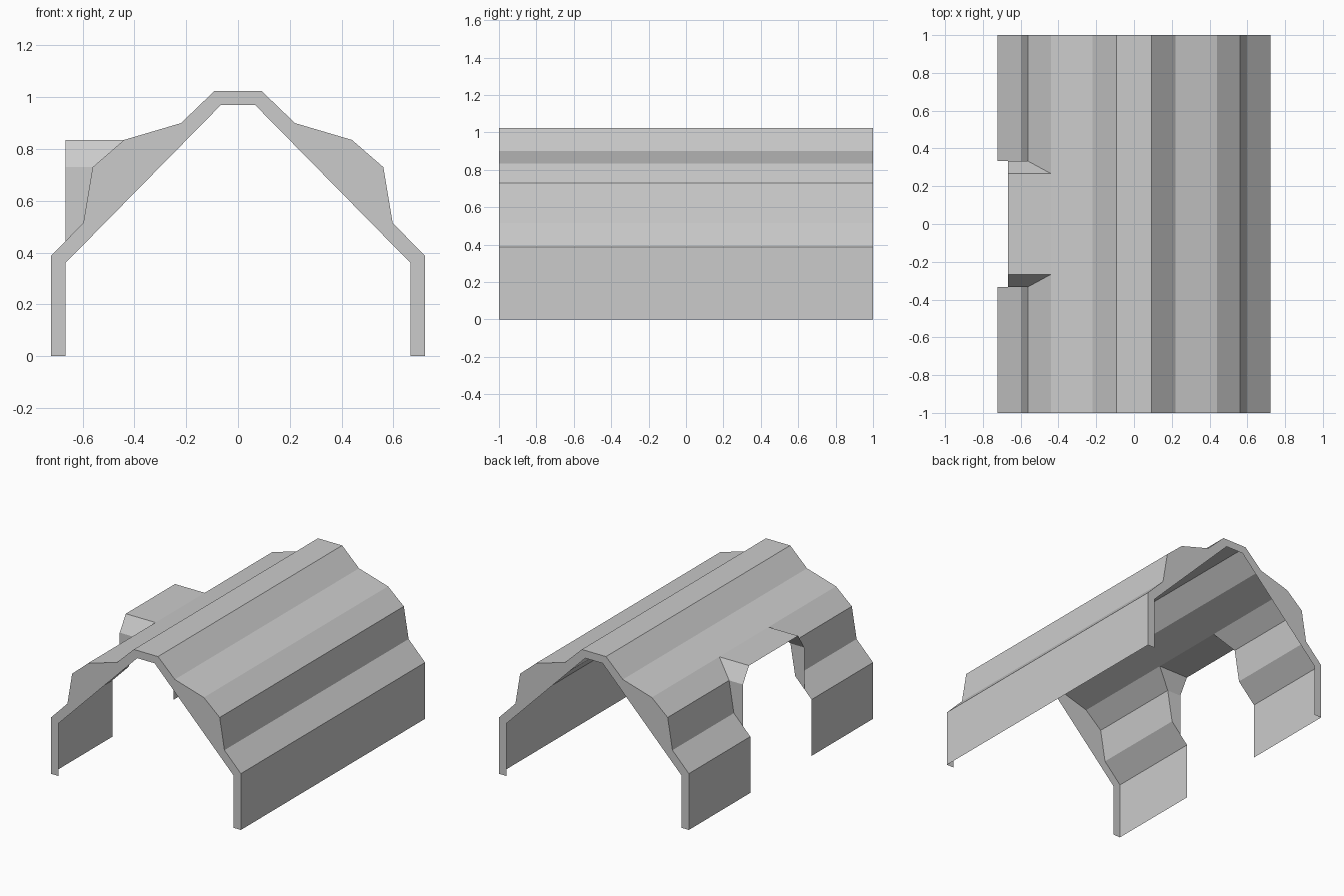
import bpy, bmesh
from mathutils import Vector

if "Cube" in bpy.data.objects:
    bpy.data.objects.remove(bpy.data.objects["Cube"])

grey = bpy.data.materials.new("light grey")
grey.diffuse_color = (0.6, 0.6, 0.6, 1)
grey.use_nodes = True
grey.node_tree.nodes["Principled BSDF"].inputs["Base Color"].default_value = grey.diffuse_color

# Half profiles (x, z), from the ground up to the ridge
OUTER = [(0.722, 0), (0.722, 0.387), (0.597, 0.515), (0.561, 0.73),
         (0.44, 0.835), (0.22, 0.90), (0.092, 1.023)]
INNER = [(0.666, 0), (0.666, 0.36), (0.066, 0.97)]
LENGTH = 1.0        # half length
DOOR = 0.333        # half width of the side opening
DOOR_TOP = 0.267    # half width at the top of the opening
CENTRE = Vector((0, 0, 0.3))


def full(half):
    """Right half plus its mirrored left half, right foot to left foot."""
    return half + [(-x, z) for x, z in reversed(half)]


def build(name, polys):
    """Make one sheet object from polygons, all facing outward."""
    bm = bmesh.new()
    for poly in polys:
        face = bm.faces.new([bm.verts.new(p) for p in poly])
        face.normal_update()
        if face.normal.dot(face.calc_center_median() - CENTRE) < 0:
            face.normal_flip()
    bmesh.ops.remove_doubles(bm, verts=bm.verts, dist=0.0005)
    mesh = bpy.data.meshes.new(name)
    bm.to_mesh(mesh)
    bm.free()
    mesh.materials.append(grey)
    obj = bpy.data.objects.new(name, mesh)
    bpy.context.collection.objects.link(obj)


def strip(points, start, ends):
    """Quads along a profile between y = start and a y for each point."""
    return [[(*a[:1], start, a[1]), (*b[:1], start, b[1]),
             (b[0], eb, b[1]), (a[0], ea, a[1])]
            for a, b, ea, eb in zip(points, points[1:], ends, ends[1:])]


# Right wall and roof, up to the top of the side opening on the left
roof = full(OUTER)[:10]
build("roof_and_right_wall", strip(roof, -LENGTH, [LENGTH] * len(roof)))

left = [(-x, z) for x, z in OUTER[:5]]
foot, eave, knee, shoulder, top = left
front_x = -0.666
# Height where the dormer front meets the sloping left wall
t = (front_x - eave[0]) / (knee[0] - eave[0])
meet = (front_x, eave[1] + t * (knee[1] - eave[1]))

for side, label in ((-1, "front"), (1, "back")):
    # Left wall on either side of the opening
    ends = [side * DOOR] * 4 + [side * DOOR_TOP]
    build(label + "_left_wall", strip(left, side * LENGTH, ends))

    # Gable rim closing the end of the shell
    outline = full(OUTER) + full(INNER)[::-1]
    build(label + "_gable_rim", [[(x, side * LENGTH, z) for x, z in outline]])

    # Dormer cheek: vertical jamb and slanted upper corner
    d, dt = side * DOOR, side * DOOR_TOP
    jamb = [(x, d, z) for x, z in (shoulder, knee, meet, (front_x, shoulder[1]))]
    corner = [(top[0], dt, top[1]), jamb[0], jamb[3], (front_x, dt, top[1])]
    build(label + "_dormer_cheek", [jamb, corner])

# Flat dormer roof over the side opening
build("dormer_roof", [[(x, y, top[1]) for x, y in (
    (top[0], -DOOR_TOP), (top[0], DOOR_TOP),
    (front_x, DOOR_TOP), (front_x, -DOOR_TOP))]])
